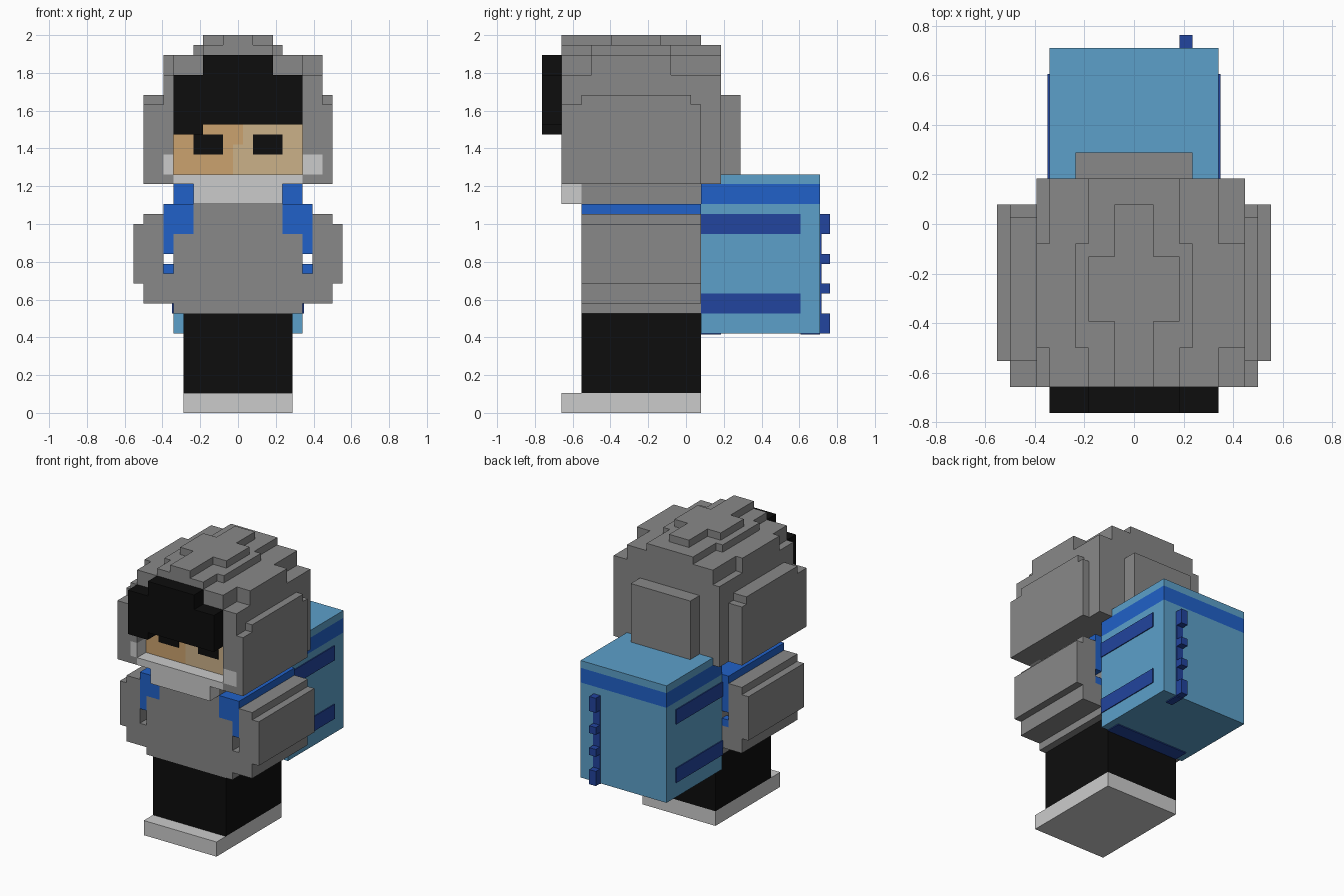
import bpy, bmesh

if "Cube" in bpy.data.objects:
    bpy.data.objects.remove(bpy.data.objects["Cube"])

U = 2 / 38                      # one block of the grid


def material(name, rgb):
    m = bpy.data.materials.new(name)
    m.diffuse_color = (*rgb, 1)
    m.use_nodes = True
    m.node_tree.nodes["Principled BSDF"].inputs["Base Color"].default_value = m.diffuse_color
    return m


GRAY = material("mid gray", (0.246, 0.246, 0.246))
LIGHT = material("light gray", (0.597, 0.597, 0.597))
BLACK = material("black", (0.004, 0.004, 0.004))
SKIN_A = material("warm skin", (0.597, 0.361, 0.156))
SKIN_B = material("pale skin", (0.597, 0.440, 0.250))
SKY = material("sky blue", (0.107, 0.352, 0.591))
BLUE = material("strong blue", (0.015, 0.12, 0.578))
NAVY = material("navy blue", (0.016, 0.058, 0.342))


def part(name, mat, *boxes, mirror=False):
    """Boxes (x0, x1, y0, y1, z0, z1) in grid blocks; x runs 0-21, y 0-29, z 0-38."""
    bm = bmesh.new()
    boxes = list(boxes)
    if mirror:
        boxes += [(21 - b[1], 21 - b[0], *b[2:]) for b in boxes]
    for x0, x1, y0, y1, z0, z1 in boxes:
        vs = bmesh.ops.create_cube(bm, size=1)["verts"]
        for v in vs:
            v.co.x = ((x1 if v.co.x > 0 else x0) - 10.5) * U
            v.co.y = ((y1 if v.co.y > 0 else y0) - 14.5) * U
            v.co.z = (z1 if v.co.z > 0 else z0) * U
    me = bpy.data.meshes.new(name)
    bm.to_mesh(me)
    bm.free()
    me.materials.append(mat)
    ob = bpy.data.objects.new(name, me)
    bpy.context.collection.objects.link(ob)
    return ob


T = 0.12                        # plate thickness in blocks

# Legs and shoes
part("shoes", LIGHT, (5, 16, 2, 16, 0, 2))
part("legs", BLACK, (5, 16, 4, 16, 2, 10))

# Torso, neck and arms
part("torso", GRAY, (4, 17, 4, 16, 10, 18), (6, 15, 4, 16, 18, 23))
part("arms", GRAY, (17, 18, 4, 16, 11, 14), (18, 20, 4, 16, 11, 20),
     (20, 21, 4, 16, 13, 19), mirror=True)

# Shoulder straps, with the lower end behind the arm
part("shoulder_straps", BLUE, (15, 18, 4, 16, 18, 21), (17, 18, 4, 16, 16, 18),
     (17, 18, 15, 16, 14, 15), mirror=True)

# Collar under the face and its side pieces
part("collar", LIGHT, (6, 15, 2, 4, 21, 23), (4, 17, 2, 4, 23, 24),
     (3, 4, 2, 4, 24, 26), (17, 19, 2, 4, 24, 26))

# Hood: core, front rim, side and back panels, stepped crown
part("hood_core", GRAY, (3, 19, 4, 18, 23, 34), (4, 17, 2, 18, 34, 36),
     (3, 4, 5, 13, 34, 36), (17, 19, 5, 13, 34, 36))
part("hood_rim", GRAY, (3, 4, 2, 4, 23, 24), (17, 19, 2, 4, 23, 24),
     (3, 4, 2, 4, 26, 34), (17, 19, 2, 4, 26, 34))
part("hood_side_panels", GRAY, (1, 3, 2, 16, 23, 31), (1, 3, 4, 15, 31, 32),
     (19, 20, 2, 16, 23, 31), (19, 20, 4, 15, 31, 32))
part("hood_back_panel", GRAY, (6, 15, 18, 20, 23, 32))
part("hood_crown", GRAY, (7, 14, 2, 18, 36, 37), (6, 7, 5, 13, 36, 37), (14, 15, 5, 13, 36, 37),
     (9, 12, 2, 16, 37, 38), (7, 9, 7, 12, 37, 38), (12, 14, 7, 12, 37, 38))

# Face in two skin tones, eyes
part("face_left", SKIN_A, (4, 10, 4 - T, 4, 24, 27), (4, 11, 4 - T, 4, 27, 29))
part("face_right", SKIN_B, (10, 17, 4 - T, 4, 24, 27), (11, 17, 4 - T, 4, 27, 29))
part("eyes", BLACK, (12, 15, 4 - 2 * T, 4 - T, 26, 28), mirror=True)

# Fringe of hair with a side lock
part("hair", BLACK, (4, 17, 0, 4, 29, 34), (7, 14, 0, 2, 34, 36), (4, 7, 0, 4, 28, 29))

# Backpack with a band, stripes and a zip
part("backpack", SKY, (4, 17, 16, 28, 8, 21), (4, 17, 16, 28, 23, 24))
part("backpack_band", BLUE, (4, 17, 16, 28, 21, 23))
part("backpack_side_stripes", NAVY, (17, 17 + T, 16, 26, 10, 12),
     (17, 17 + T, 16, 26, 18, 20), mirror=True)
part("backpack_base_stripe", NAVY, (5, 16, 16, 18, 8 - T, 8))
part("backpack_zip", NAVY, (14, 15, 28, 28 + T, 8, 20), (14, 15, 26, 28, 8 - T, 8))
part("zip_teeth", NAVY, *[(14, 15, 28, 29, a, b) for a, b in ((8, 10), (12, 13), (15, 16), (18, 20))])
